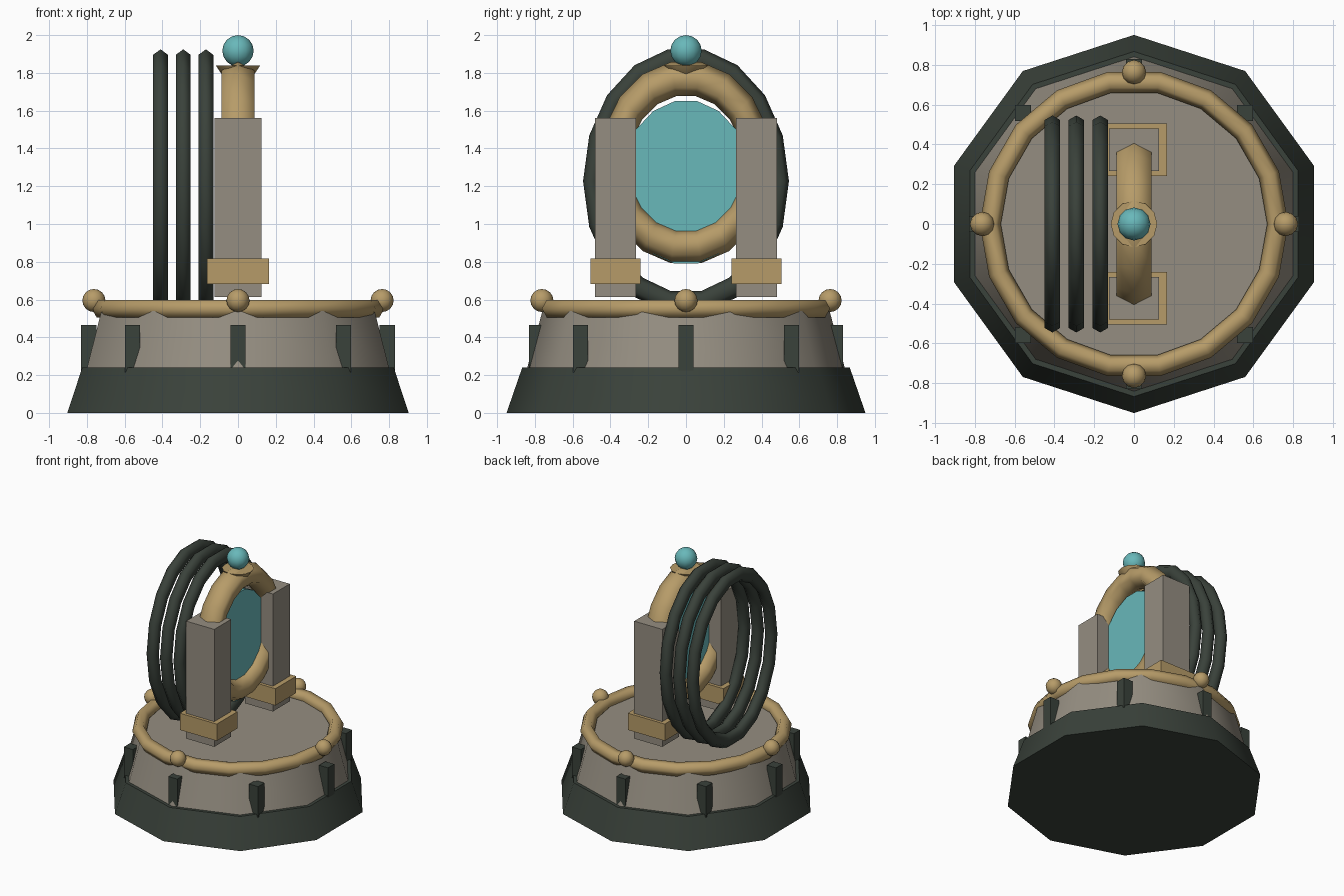
import bpy
from math import radians, cos, sin, pi

cube = bpy.data.objects.get("Cube")
if cube:
    bpy.data.objects.remove(cube, do_unlink=True)


def material(name, rgb):
    m = bpy.data.materials.new(name)
    m.use_nodes = True
    m.diffuse_color = (*rgb, 1)
    m.node_tree.nodes["Principled BSDF"].inputs["Base Color"].default_value = (*rgb, 1)
    return m


DARK = material("dark green metal", (0.042, 0.054, 0.043))
STONE = material("warm grey stone", (0.30, 0.27, 0.22))
GOLD = material("dull gold", (0.47, 0.33, 0.14))
CYAN = material("cyan crystal", (0.14, 0.48, 0.49))
UPRIGHT = (radians(90), 0, radians(90))  # local x, y, z become y, z, x


def finish(name, mat, smooth=True):
    ob = bpy.context.object
    ob.name = name
    ob.data.materials.append(mat)
    if smooth:
        bpy.ops.object.shade_smooth_by_angle(angle=radians(62))
    return ob


def frustum(name, mat, sides, r1, r2, z1, z2):
    bpy.ops.mesh.primitive_cone_add(vertices=sides, radius1=r1, radius2=r2,
                                    depth=z2 - z1, location=(0, 0, (z1 + z2) / 2))
    return finish(name, mat)


def box(name, mat, centre, size):
    bpy.ops.mesh.primitive_cube_add(size=1, location=centre)
    bpy.context.object.scale = size
    return finish(name, mat, False)


def ring(name, mat, major, minor, centre, rotation=(0, 0, 0), scale=(1, 1, 1)):
    bpy.ops.mesh.primitive_torus_add(major_segments=18, minor_segments=6, major_radius=major,
                                     minor_radius=minor, location=centre, rotation=rotation)
    bpy.context.object.scale = scale
    return finish(name, mat)


def ball(name, mat, r, centre):
    bpy.ops.mesh.primitive_uv_sphere_add(segments=12, ring_count=8, radius=r, location=centre)
    return finish(name, mat)


# Stepped ten-sided base with a gold rim
frustum("base_plinth", DARK, 10, 0.95, 0.867, 0, 0.24)
frustum("base_drum", STONE, 10, 0.84, 0.76, 0.24, 0.54)
ring("rim_ring", GOLD, 0.722, 0.053, (0, 0, 0.552))

# Eight ribs around the drum
for i in range(8):
    a = i * pi / 4
    box(f"drum_rib_{i + 1}", DARK, (0.79 * cos(a), 0.79 * sin(a), 0.34), (0.08, 0.08, 0.25))

# Four studs on the rim
for i in range(4):
    a = i * pi / 2
    ball(f"rim_stud_{i + 1}", GOLD, 0.061, (0.763 * cos(a), 0.763 * sin(a), 0.595))

# Pillars with collars on both sides
for side, s in (("front", -1), ("back", 1)):
    box(f"{side}_pillar", STONE, (0, s * 0.373, 1.087), (0.25, 0.215, 0.946))
    box(f"{side}_collar", GOLD, (0, s * 0.373, 0.75), (0.33, 0.265, 0.135))

# Gold portal frame and crystal pane
ring("portal_frame", GOLD, 0.449, 0.092, (0, 0, 1.325), UPRIGHT, (0.845, 1, 1.09))
bpy.ops.mesh.primitive_cylinder_add(vertices=18, radius=1, depth=0.04,
                                    location=(0, 0, 1.22), rotation=(0, radians(90), 0))
bpy.context.object.scale = (0.437, 0.345, 1)
finish("portal_pane", CYAN)

# Dark hoops beside the portal
for i in range(3):
    ring(f"hoop_{i + 1}", DARK, 0.5, 0.045, (-0.41 + 0.12 * i, 0, 1.227), UPRIGHT, (1, 1.3, 1))

# Flared cup and gem on top
frustum("gem_cup", GOLD, 12, 0.05, 0.117, 1.74, 1.838)
ball("top_gem", CYAN, 0.083, (0, 0, 1.917))
